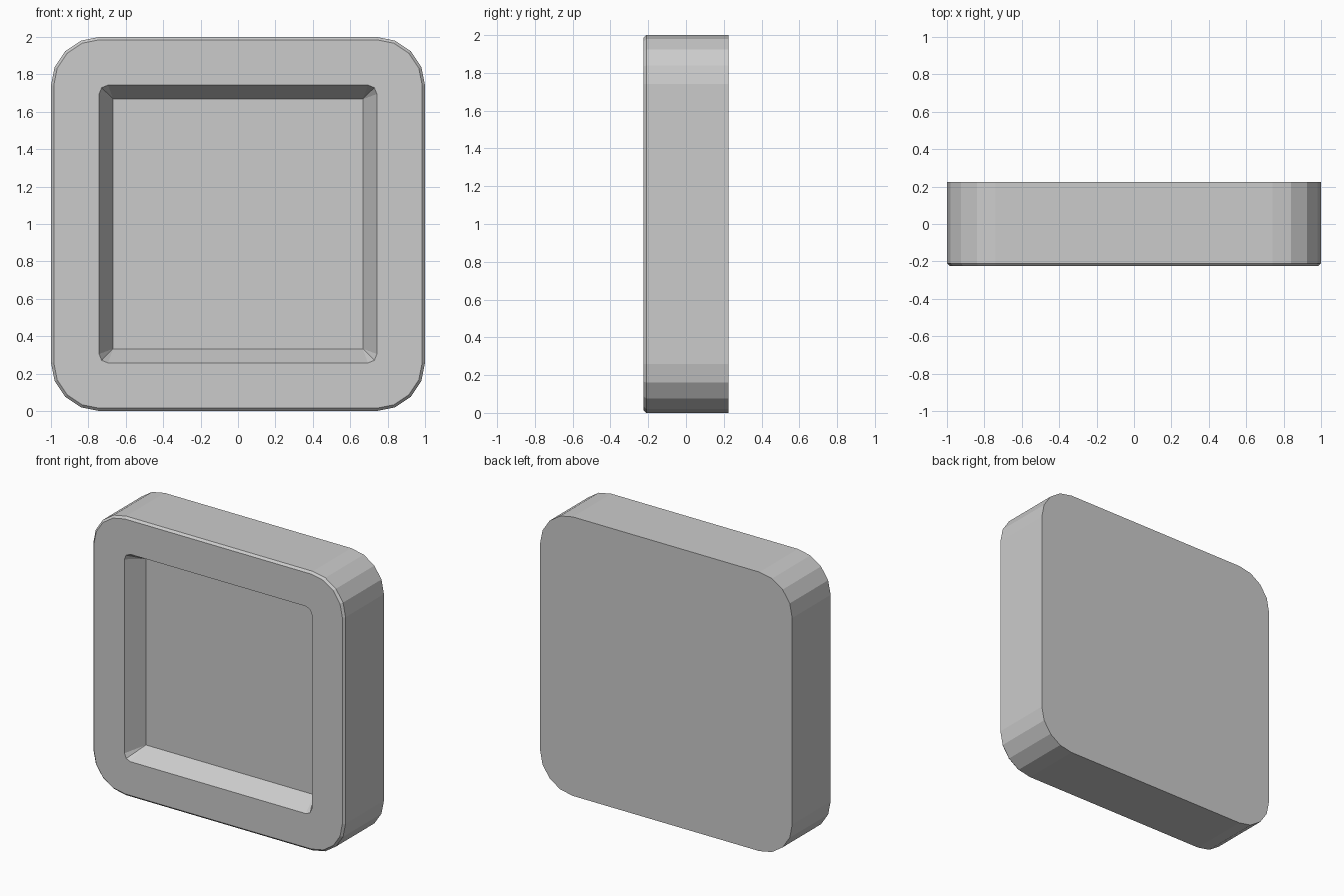
import bpy, bmesh
from math import cos, sin, pi

if "Cube" in bpy.data.objects:
    bpy.data.objects.remove(bpy.data.objects["Cube"])


def ring(bm, half, radius, segs, y):
    """Rounded square loop of vertices in the plane y, centred on z = 1."""
    verts = []
    for corner in range(4):
        sx, sz = ((1, 1), (-1, 1), (-1, -1), (1, -1))[corner]
        for i in range(segs + 1):
            a = corner * pi / 2 + i * pi / 2 / segs
            verts.append(bm.verts.new((sx * (half - radius) + radius * cos(a), y,
                                       1 + sz * (half - radius) + radius * sin(a))))
    return verts


def wall(bm, a, b):
    """Band of quads between two loops of equal count."""
    n = len(a)
    for i in range(n):
        j = (i + 1) % n
        bm.faces.new((a[i], a[j], b[j], b[i]))


def loop_edges(bm, v):
    return [bm.edges.get((v[i], v[(i + 1) % len(v)])) for i in range(len(v))]


bm = bmesh.new()

# Outer body with a small chamfer on the front rim
back = ring(bm, 1.0, 0.26, 4, 0.225)
side = ring(bm, 1.0, 0.26, 4, -0.21)
front = ring(bm, 0.985, 0.245, 4, -0.225)
bm.faces.new(back)
wall(bm, back, side)
wall(bm, side, front)

# Recess with sloped walls meeting a sharp-cornered floor
opening = ring(bm, 0.743, 0.048, 2, -0.225)
floor = ring(bm, 0.667, 0.0, 2, -0.09)
wall(bm, opening, floor)
bm.faces.new(floor)

# Flat front frame between rim and opening
bmesh.ops.triangle_fill(bm, use_beauty=True, normal=(0, -1, 0),
                        edges=loop_edges(bm, front) + loop_edges(bm, opening))

bmesh.ops.remove_doubles(bm, verts=bm.verts, dist=0.0005)
bmesh.ops.recalc_face_normals(bm, faces=bm.faces)

mesh = bpy.data.meshes.new("recessed_tile")
bm.to_mesh(mesh)
bm.free()
tile = bpy.data.objects.new("recessed_tile", mesh)
bpy.context.collection.objects.link(tile)
